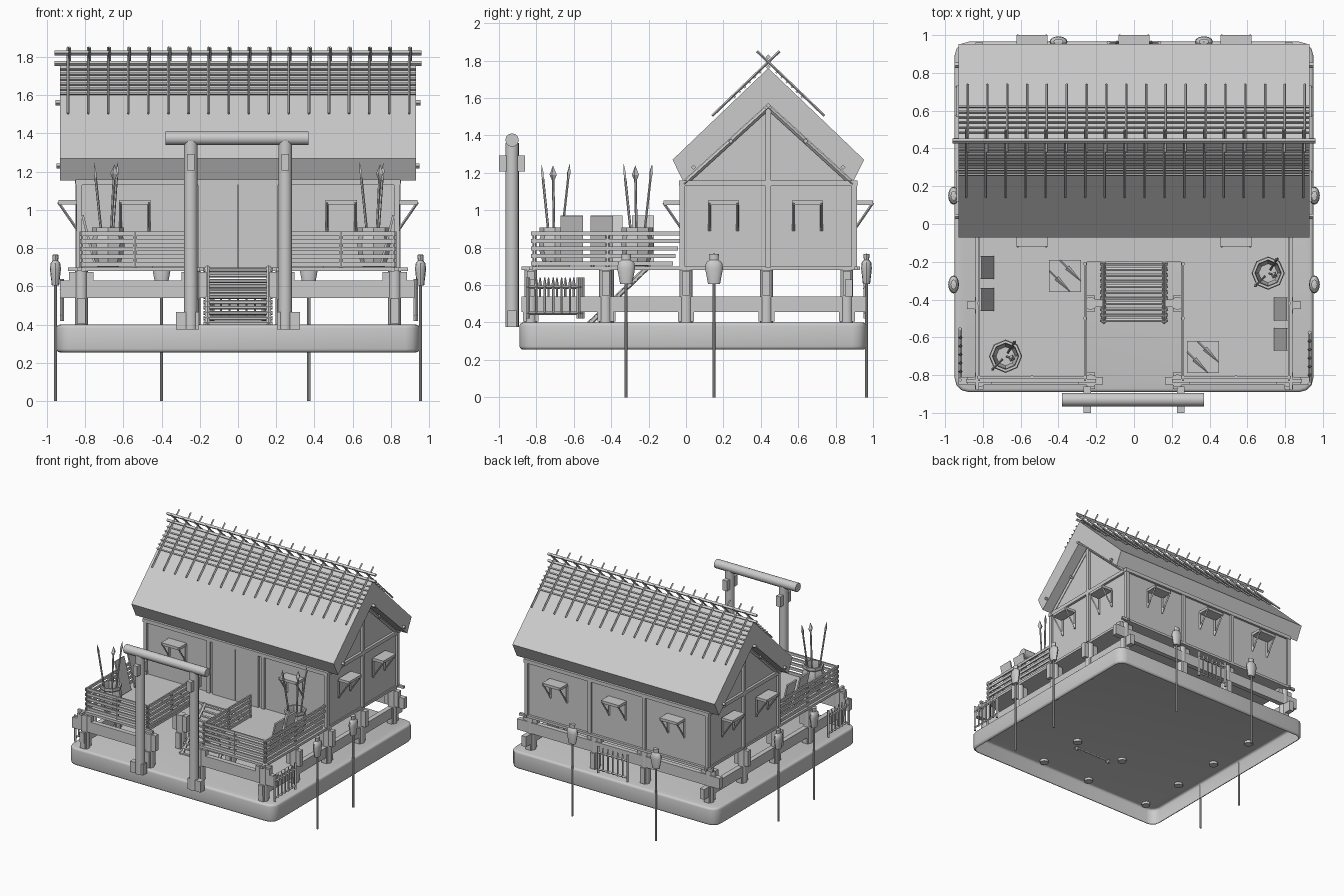
import bpy, bmesh
from math import radians
from mathutils import Vector, Matrix

cube = bpy.data.objects.get("Cube")
if cube:
    bpy.data.objects.remove(cube, do_unlink=True)

grey = bpy.data.materials.new("plain_grey")
grey.use_nodes = True
GREY = (0.6, 0.6, 0.6, 1)
grey.diffuse_color = GREY
for node in grey.node_tree.nodes:
    if node.type == 'BSDF_PRINCIPLED':
        node.inputs["Base Color"].default_value = GREY

parts = {}


def part(name):
    return parts.setdefault(name, bmesh.new())


def box(name, x, y, z, rot=None):
    """Box from three (min, max) ranges, optionally turned about its centre."""
    c = Vector([sum(r) / 2 for r in (x, y, z)])
    m = Matrix.Translation(c) @ (rot or Matrix()) @ Matrix.Diagonal(
        [abs(r[1] - r[0]) for r in (x, y, z)] + [1])
    bmesh.ops.create_cube(part(name), size=1, matrix=m)


def block(name, c, s, rot=None):
    box(name, *[(c[i] - s[i] / 2, c[i] + s[i] / 2) for i in range(3)], rot)


def rod(name, p, q, r, sides=6, r2=None):
    p, q = Vector(p), Vector(q)
    d = q - p
    m = Matrix.Translation((p + q) / 2) @ d.to_track_quat('Z', 'Y').to_matrix().to_4x4()
    bmesh.ops.create_cone(part(name), cap_ends=True, segments=sides, radius1=r,
                          radius2=r if r2 is None else r2, depth=d.length, matrix=m)


def lathe(name, x, y, profile, sides=8, squash=(1, 1)):
    """Turned skin from (radius, height) pairs, flattened by squash."""
    bm = part(name)
    verts = [bm.verts.new((r, 0, z)) for r, z in profile]
    edges = [bm.edges.new(pair) for pair in zip(verts, verts[1:])]
    bmesh.ops.spin(bm, geom=verts + edges, axis=(0, 0, 1), cent=(0, 0, 0),
                   angle=radians(360), steps=sides, use_merge=True)
    bm.verts.index_update()
    new = [v for v in bm.verts if v.index >= len(bm.verts) - len(profile) * sides]
    bmesh.ops.transform(bm, verts=new, matrix=Matrix.Translation((x, y, 0))
                        @ Matrix.Diagonal((*squash, 1, 1)))


def prism(name, outline, x1, x2):
    """Extrude a y-z outline along x."""
    bm = part(name)
    face = bm.faces.new([bm.verts.new((x1, y, z)) for y, z in outline])
    new = bmesh.ops.extrude_face_region(bm, geom=[face])["geom"]
    bmesh.ops.translate(bm, vec=(x2 - x1, 0, 0),
                        verts=[v for v in new if isinstance(v, bmesh.types.BMVert)])


# Soft-edged base shell, open underneath
box("base", (-.95, .95), (-.89, .965), (.255, .4))
bm = part("base")
upright = [e for e in bm.edges if abs(e.verts[0].co.z - e.verts[1].co.z) > .1]
bmesh.ops.bevel(bm, geom=upright, offset=.075, segments=3, profile=.5, affect='EDGES')
rims = [e for e in bm.edges if abs(e.verts[0].co.z - e.verts[1].co.z) < .01]
bmesh.ops.bevel(bm, geom=rims, offset=.018, segments=3, profile=.5, affect='EDGES')
bottom = [f for f in bm.faces if f.calc_center_median().z < .256]
bmesh.ops.delete(bm, geom=bottom, context='FACES')

# Floor and porch decks with the stair gap between them
box("house_floor", (-.84, .84), (-.2, .9), (.68, .7))
box("deck_edge", (-.89, .89), (.9, .92), (.68, .7))
for s in (-1, 1):
    box("porch_deck", (s * .25, s * .82), (-.82, -.2), (.68, .7))
    box("deck_edge", (s * .82, s * .84), (-.88, .93), (.68, .7))
    box("deck_edge", (s * .2, s * .89), (-.84, -.82), (.68, .7))

# Foundation posts, side blocks and tie beams
for s in (-1, 1):
    spots = [(s * .82, y) for y in (-.83, -.43, 0, .43, .86)]
    spots += [(s * .23, y) for y in (-.83, -.42, .86)]
    for x, y in spots:
        rod("foundation_post", (x, y, .38), (x, y, .68), .034, 12)
        block("post_block", (x, y, .61), (.13, .04, .13))
        block("post_block", (x, y, .47), (.045, .085, .13))
    box("side_beam", (s * .8, s * .84), (-.88, .96), (.455, .54))
    box("front_beam", (s * .17, s * .93), (-.85, -.81), (.54, .63))
box("back_beam", (-.93, .93), (.85, .89), (.54, .63))

# Porch railings of flat slats
for s in (-1, 1):
    for i in range(5):
        z = (.705 + i * .04, .727 + i * .04)
        box("railing", (s * .815, s * .827), (-.83, -.07 + i * .014), z)
        box("railing", (s * .25, s * .83), (-.817, -.805), z)
        box("railing", (s * .254, s * .266), (-.83, -.2), z)
    for x, y in ((.82, -.81), (.26, -.81), (.26, -.21), (.82, -.42), (.26, -.5), (.54, -.81)):
        rod("railing_post", (s * x, y, .69), (s * x, y, .885), .01)

# Stairs
for s in (-1, 1):
    rod("stair_stringer", (s * .16, -.52, .39), (s * .16, -.2, .7), .014)
for i in range(11):
    t = i / 10
    rod("stair_tread", (-.18, -.51 + .3 * t, .405 + .28 * t),
        (.18, -.51 + .3 * t, .405 + .28 * t), .011)

# House walls with gable ends
gable = [(-.02, .69), (.9, .69), (.9, 1.14), (.44, 1.565), (-.02, 1.14)]
prism("house_walls", gable, -.83, .83)
for x in (-.83, -.25, .25, .83):
    for y in (-.02, .9):
        block("wall_post", (x, y, .92), (.03, .03, .46))
for y in (-.02, .9):
    box("wall_plate", (-.85, .85), (y - .018, y + .018), (1.13, 1.16))
for s in (-1, 1):
    box("gable_beam", (s * .82, s * .85), (-.02, .9), (1.13, 1.16))
    block("gable_post", (s * .835, .44, 1.12), (.03, .03, .85))
    for d in (-1, 1):
        rod("gable_rafter", (s * .84, .44 + d * .45, 1.14), (s * .84, .44, 1.55), .013, 4)
    box("door", (s * .003, s * .21), (-.035, -.02), (.7, 1.13))

# Roof slopes, crossing poles, battens and purlin ends
for d in (-1, 1):
    prism("roof", [(.44, 1.76), (.44 + d * .512, 1.27), (.44 + d * .455, 1.155), (.44, 1.57)],
          -.93, .93)
    for i in range(18):
        x = -.885 + i * .105 + d * .004
        rod("roof_pole", (x, .44 + d * .3, 1.505), (x, .44 - d * .06, 1.85), .007, 4)
    for i in range(6):
        y = .045 + i * .027
        rod("roof_batten", (-.93, .44 + d * y, 1.78 - y * .96),
            (.93, .44 + d * y, 1.78 - y * .96), .007, 4)
    rod("roof_purlin", (-.86, .44 + d * .2, 1.37), (.86, .44 + d * .2, 1.37), .013, 4)
    rod("roof_purlin", (-.95, .44 + d * .4, 1.23), (.95, .44 + d * .4, 1.23), .014, 4)
for z in (1.765, 1.82):
    rod("ridge_pole", (-.96, .44, z), (.96, .44, z), .013, 4)
rod("ridge_pole", (-.955, .44, 1.56), (.955, .44, 1.56), .014, 4)


# Window awnings propped open; out is the wall's outward direction
def awning(x, y, out):
    out = Vector(out)
    side = Vector((-out.y, out.x, 0))
    wall = Vector((x, y, 0))
    up = Vector((0, 0, 1))
    hinge, tip = wall + up * 1.04, wall + out * .1 + up * 1.04
    axes = Matrix((side, out, up)).transposed().to_4x4()
    block("window_flap", (hinge + tip) / 2, (.165, .1, .022), axes)
    for s in (-1, 1):
        rod("flap_prop", tip + side * s * .075, wall + side * s * .075 + up * .895, .007, 4)
        rod("window_frame", hinge + side * s * .075, wall + side * s * .075 + up * .89, .008, 4)


for s in (-1, 1):
    awning(s * .54, -.02, (0, -1, 0))
    awning(s * .54, .9, (0, 1, 0))
    for y in (.2, .65):
        awning(s * .84, y, (s, 0, 0))
awning(0, .9, (0, 1, 0))

# Entrance gate
for s in (-1, 1):
    rod("gate_post", (s * .247, -.93, .375), (s * .247, -.93, 1.36), .036, 16)
    block("gate_block", (s * .247, -.93, 1.25), (.04, .14, .085))
    block("gate_foot", (s * .265, -.93, .42), (.12, .05, .09))
rod("gate_beam", (-.38, -.93, 1.375), (.37, -.93, 1.375), .036, 12)

# Flattened torches on long stakes around the base
torches = [(s * .955, y, (.6, 1)) for s in (-1, 1) for y in (-.32, .15)]
torches += [(x, .965, (1, .6)) for x in (-.4, .37)]
for x, y, squash in torches:
    rod("torch_stake", (x, y, 0), (x, y, .64), .008, 8)
    lathe("torch_head", x, y, [(.001, .605), (.032, .605), (.048, .69), (.043, .72),
                               (.024, .735), (.026, .765), (.001, .768)], 12, squash)

# Open octagonal pots holding spears
for x, y in ((-.68, -.7), (.71, -.26)):
    lathe("pot", x, y, [(.001, .702), (.058, .702), (.08, .76), (.088, .83), (.074, .875),
                        (.084, .885), (.084, .908), (.07, .908), (.066, .87),
                        (.075, .82), (.05, .72), (.001, .72)])
    for dx, dy, h, w in ((-.065, -.065, 1.17, .009), (.03, -.01, 1.16, .02), (.045, .07, 1.17, .011)):
        foot = Vector((x + dx * .3, y + dy * .3, .73))
        top = Vector((x + dx, y + dy, h))
        rod("spear", foot, top, .007)
        d = (top - foot).normalized()
        rod("spear_tip", top, top + d * .03, .007, 4, w)
        rod("spear_tip", top + d * .03, top + d * .08, w, 4, 0)

# Leaning boards, mats and daggers on the porch
for x, ys in ((-.78, (-.23, -.4)), (.78, (-.45, -.61))):
    for y in ys:
        lean = Matrix.Rotation(radians(14 if x > 0 else -14), 4, 'Y')
        block("leaning_board", (x, y, .84), (.012, .12, .27), lean)
for x, y in ((-.365, -.275), (.365, -.705)):
    block("mat", (x, y, .705), (.17, .17, .01))
    for off in (-.028, .028):
        a = Vector((x + off - .055, y + off + .055, .716))
        b = Vector((x + off + .055, y + off - .055, .716))
        rod("dagger", a, a.lerp(b, .35), .006)
        rod("dagger", a.lerp(b, .35), b, .013, 4, .001)


# Weapon racks below the decks; along is the direction of the rack
def rack(x, y, along):
    c, a = Vector((x, y, 0)), Vector(along)
    up = Vector((0, 0, 1))
    for z in (.45, .59):
        rod("rack_bar", c - a * .14 + up * z, c + a * .14 + up * z, .009, 4)
    for t in (-.135, .135):
        rod("rack_upright", c + a * t + up * .42, c + a * t + up * .64, .011, 4)
    for i in range(5):
        p = c + a * (-.09 + i * .045)
        rod("rack_weapon", p + up * .44, p + up * .59, .006)
        rod("rack_weapon", p + up * .58, p + up * .64, .013, 4, .003)


rack(.93, -.71, (0, 1, 0))
rack(-.92, -.69, (0, 1, 0))
rack(0, .96, (1, 0, 0))

# Turn every collected part into an object
for name, bm in parts.items():
    bmesh.ops.recalc_face_normals(bm, faces=bm.faces)
    mesh = bpy.data.meshes.new(name)
    bm.to_mesh(mesh)
    bm.free()
    mesh.materials.append(grey)
    mesh.polygons.foreach_set("use_smooth", [True] * len(mesh.polygons))
    mesh.set_sharp_from_angle(angle=radians(35))
    bpy.context.scene.collection.objects.link(bpy.data.objects.new(name, mesh))
